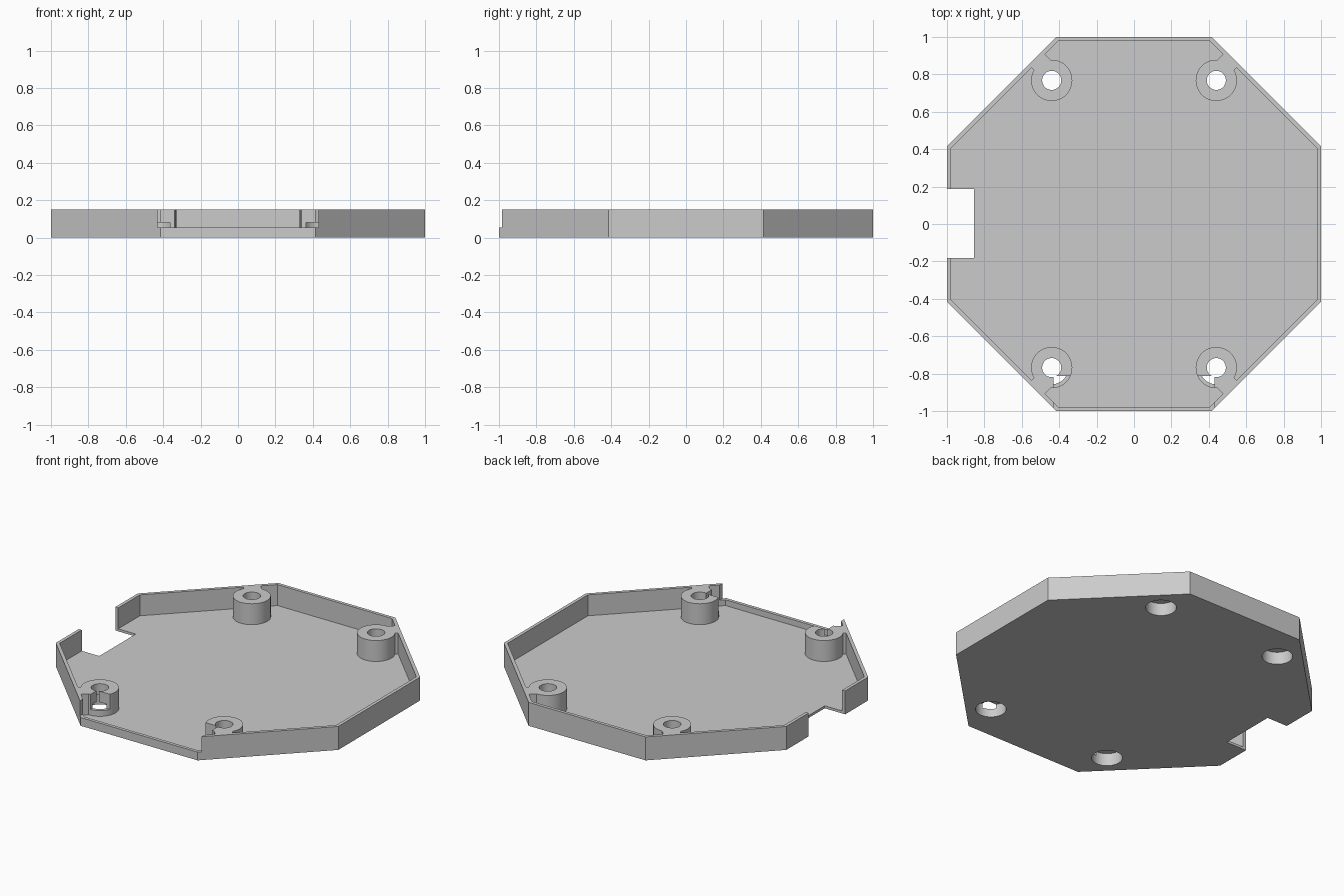
import bpy, bmesh, math
from mathutils import Vector

if "Cube" in bpy.data.objects:
    bpy.data.objects.remove(bpy.data.objects["Cube"], do_unlink=True)

HEIGHT, FLOOR, WALL = 0.15, 0.016, 0.021
BOSS_X, BOSS_Y, BOSS_R = 0.44, 0.768, 0.11
SLOT_Z = 0.053

grey = bpy.data.materials.new("plain grey")
grey.use_nodes = True
colour = (0.6, 0.6, 0.6, 1)
grey.diffuse_color = colour
grey.node_tree.nodes["Principled BSDF"].inputs["Base Color"].default_value = colour


def prism(name, points, z0, z1):
    """Extrude a flat outline from z0 to z1."""
    bm = bmesh.new()
    face = bm.faces.new([bm.verts.new((p[0], p[1], z0)) for p in points])
    top = bmesh.ops.extrude_face_region(bm, geom=[face])["geom"]
    bmesh.ops.translate(bm, vec=(0, 0, z1 - z0),
                        verts=[v for v in top if isinstance(v, bmesh.types.BMVert)])
    bmesh.ops.recalc_face_normals(bm, faces=bm.faces)
    mesh = bpy.data.meshes.new(name)
    bm.to_mesh(mesh)
    bm.free()
    mesh.materials.append(grey)
    obj = bpy.data.objects.new(name, mesh)
    bpy.context.collection.objects.link(obj)
    return obj


def ring(radius, sides, cx=0, cy=0, turn=0):
    steps = [turn + math.tau * i / sides for i in range(sides)]
    return [(cx + radius * math.cos(a), cy + radius * math.sin(a)) for a in steps]


def octagon(apothem):
    return ring(apothem / math.cos(math.pi / 8), 8, turn=math.pi / 8)


def box(x0, x1, y0, y1):
    return [(x0, y0), (x1, y0), (x1, y1), (x0, y1)]


def subtract(target, cutter):
    """Cut one solid out of another and discard the cutter."""
    cutter.hide_render = True
    mod = target.modifiers.new("cut", 'BOOLEAN')
    mod.operation, mod.solver, mod.object = 'DIFFERENCE', 'EXACT', cutter
    bpy.context.view_layer.objects.active = target
    bpy.ops.object.modifier_apply(modifier=mod.name)
    bpy.data.objects.remove(cutter, do_unlink=True)


corners = [(sx, sy) for sx in (-1, 1) for sy in (-1, 1)]

# Hollow of the tray, leaving the screw bosses and their necks standing
hollow = prism("hollow", octagon(1 - WALL), FLOOR, 0.3)
for sx, sy in corners:
    subtract(hollow, prism("boss", ring(BOSS_R, 64, sx * BOSS_X, sy * BOSS_Y), -0.1, 0.4))
    out = Vector((sx, sy)).normalized()
    side = Vector((-sx, sy)).normalized()
    centre = Vector((sx * BOSS_X, sy * BOSS_Y))
    neck = [centre + out * a + side * b
            for a, b in ((0, -0.028), (0.2, -0.028), (0.2, 0.074), (0, 0.074))]
    subtract(hollow, prism("neck", neck, -0.1, 0.4))

# Octagonal tray
tray = prism("octagonal_tray", octagon(1), 0, HEIGHT)
subtract(tray, hollow)

# Screw holes with wide recesses from below
for sx, sy in corners:
    x, y = sx * BOSS_X, sy * BOSS_Y
    subtract(tray, prism("screw_hole", ring(0.051, 48, x, y), -0.1, 0.4))
    subtract(tray, prism("screw_recess", ring(0.089, 64, x, y), -0.1, 0.08))

# Front opening and side cable notch
subtract(tray, prism("front_opening", box(-0.43, 0.43, -1.2, -0.812), SLOT_Z, 0.4))
subtract(tray, prism("side_notch", box(-1.2, -0.855, -0.182, 0.187), -0.1, 0.4))

bpy.ops.object.select_all(action='DESELECT')
tray.select_set(True)
bpy.context.view_layer.objects.active = tray
bpy.ops.object.shade_smooth_by_angle(angle=math.radians(30))
